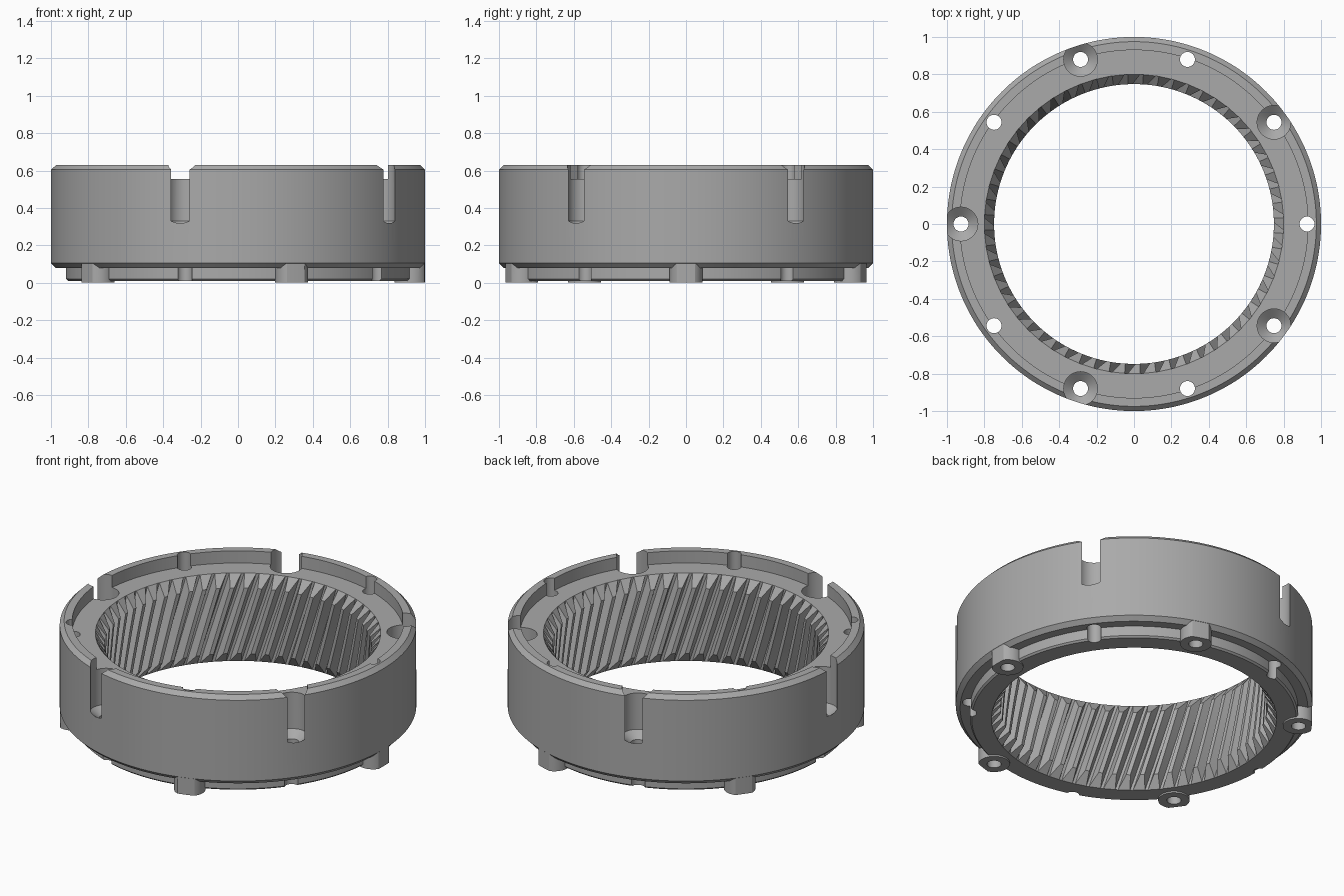
import bpy, bmesh, math
from math import sin, cos, pi, radians

cube = bpy.data.objects.get("Cube")
if cube:
    bpy.data.objects.remove(cube, do_unlink=True)

SEG = 240            # facets around the ring
TEETH = 60
HOLE_R = 0.925       # bolt circle radius
FLOOR, BASE = 0.555, 0.01

steel = bpy.data.materials.new("machined_grey")
steel.use_nodes = True
GREY = (0.40, 0.40, 0.40, 1)
steel.diffuse_color = GREY
steel.node_tree.nodes["Principled BSDF"].inputs["Base Color"].default_value = GREY


def finish(bm, name):
    bmesh.ops.recalc_face_normals(bm, faces=bm.faces)
    mesh = bpy.data.meshes.new(name)
    bm.to_mesh(mesh)
    bm.free()
    mesh.materials.append(steel)
    obj = bpy.data.objects.new(name, mesh)
    bpy.context.collection.objects.link(obj)
    return obj


def bridge(bm, rings, closed):
    """Skin a list of equal vertex rings; closed joins last to first."""
    n = len(rings[0])
    for j in range(len(rings) if closed else len(rings) - 1):
        a, b = rings[j], rings[(j + 1) % len(rings)]
        for i in range(n):
            k = (i + 1) % n
            bm.faces.new((a[i], a[k], b[k], b[i]))
    if not closed:
        bm.faces.new(rings[0])
        bm.faces.new(rings[-1])


def lathe(bm, profile, closed, seg, x=0, y=0):
    rings = [[bm.verts.new((x + r * cos(2 * pi * i / seg), y + r * sin(2 * pi * i / seg), z))
              for i in range(seg)] for r, z in profile]
    bridge(bm, rings, closed)


def around(start):
    """Five bolt positions spaced evenly on the bolt circle."""
    for i in range(5):
        a = radians(start + 72 * i)
        yield HOLE_R * cos(a), HOLE_R * sin(a)


def boolean(target, tool, op):
    mod = target.modifiers.new(op.title(), 'BOOLEAN')
    mod.object, mod.operation, mod.solver = tool, op, 'EXACT'
    bpy.context.view_layer.objects.active = target
    bpy.ops.object.modifier_apply(modifier=mod.name)
    bpy.data.objects.remove(tool, do_unlink=True)


# Ring body: chamfered wall, raised top rim, bottom spigot
bm = bmesh.new()
lathe(bm, [(0.80, BASE), (0.91, BASE), (0.92, 0.02), (0.92, 0.08), (0.975, 0.08),
           (1.0, 0.105), (1.0, 0.605), (0.975, 0.63), (0.93, 0.63),
           (0.93, FLOOR), (0.80, FLOOR)], True, SEG)
body = finish(bm, "ring_body")

# Bottom lugs: round bosses trimmed to the outer wall
bm = bmesh.new()
for x, y in around(0):
    lathe(bm, [(0.088, 0), (0.088, 0.15)], False, 48, x, y)
lugs = finish(bm, "lugs")
bm = bmesh.new()
lathe(bm, [(0.83, -0.1), (0.999, -0.1), (0.999, 0.3), (0.83, 0.3)], True, SEG)
boolean(lugs, finish(bm, "lug_trim"), 'INTERSECT')
boolean(body, lugs, 'UNION')

# Through holes, plus countersunk head pockets that break the wall
bm = bmesh.new()
for x, y in around(0):
    lathe(bm, [(0.04, -0.1), (0.04, 0.8)], False, 32, x, y)
for x, y in around(36):
    lathe(bm, [(0.04, -0.1), (0.04, 0.29), (0.09, 0.33), (0.09, 0.8)], False, 48, x, y)
boolean(body, finish(bm, "bolt_cutter"), 'DIFFERENCE')

# Helical internal teeth with chamfered ends
bm = bmesh.new()
pitch = 2 * pi / TEETH
TWIST = -2.0 * pitch / (FLOOR - BASE)
END = 0.07
levels = [BASE, BASE + END] + [BASE + END + (FLOOR - BASE - 2 * END) * i / 8 for i in range(1, 9)] + [FLOOR]
for t in range(TEETH):
    rings = []
    for z in levels:
        tip = 0.80 if z in (BASE, FLOOR) else 0.748
        half = 0.40 if z in (BASE, FLOOR) else 0.15
        c = t * pitch + TWIST * (z - FLOOR)
        pts = [(0.803, -0.42), (tip, -half), (tip, half), (0.803, 0.42)]
        rings.append([bm.verts.new((r * cos(c + o * pitch), r * sin(c + o * pitch), z)) for r, o in pts])
    bridge(bm, rings, False)
teeth = finish(bm, "gear_teeth")

for obj in (body, teeth):
    bpy.ops.object.select_all(action='DESELECT')
    obj.select_set(True)
    bpy.context.view_layer.objects.active = obj
    bpy.ops.object.shade_smooth_by_angle(angle=radians(20))
